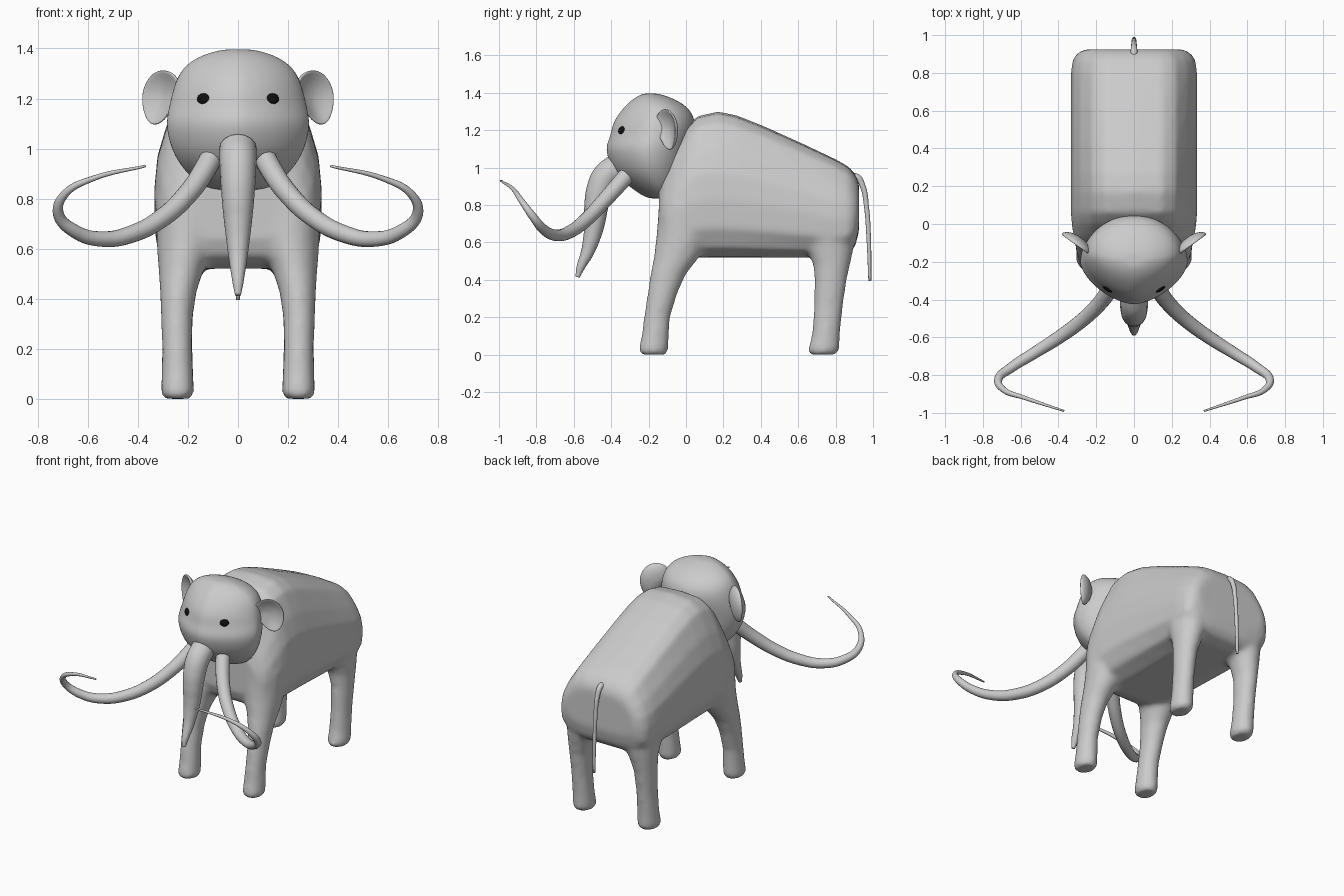
import bpy, bmesh, math
from mathutils import Vector

if "Cube" in bpy.data.objects:
    bpy.data.objects.remove(bpy.data.objects["Cube"])


def material(name, value):
    m = bpy.data.materials.new(name)
    m.use_nodes = True
    colour = (value, value, value, 1)
    m.diffuse_color = colour
    m.node_tree.nodes["Principled BSDF"].inputs["Base Color"].default_value = colour
    return m


GREY = material("light grey", 0.6)
BLACK = material("black", 0.005)


def add_object(name, bm, mat=GREY):
    bmesh.ops.recalc_face_normals(bm, faces=bm.faces)
    for f in bm.faces:
        f.smooth = True
    mesh = bpy.data.meshes.new(name)
    bm.to_mesh(mesh)
    bm.free()
    mesh.materials.append(mat)
    ob = bpy.data.objects.new(name, mesh)
    bpy.context.scene.collection.objects.link(ob)
    return ob


def loft(bm, rings):
    """Skin closed rings of equal length and cap both ends."""
    rows = [[bm.verts.new(p) for p in ring] for ring in rings]
    n = len(rows[0])
    for a, b in zip(rows, rows[1:]):
        for i in range(n):
            j = (i + 1) % n
            bm.faces.new((a[i], a[j], b[j], b[i]))
    bm.faces.new(rows[0])
    bm.faces.new(rows[-1])


def bake(ob):
    """Replace the object's mesh by its modified result."""
    bpy.context.view_layer.update()
    old = ob.data
    ob.data = bpy.data.meshes.new_from_object(ob.evaluated_get(bpy.context.evaluated_depsgraph_get()))
    ob.modifiers.clear()
    bpy.data.meshes.remove(old)
    for p in ob.data.polygons:
        p.use_smooth = True


def oval(z, y0, y1, x0, x1, front=2.0, n=32):
    """Horizontal oval; a lower front power gives a more pointed front."""
    ring = []
    for i in range(n):
        c, s = math.cos(math.tau * i / n), math.sin(math.tau * i / n)
        e = 2 / front if s < 0 else 1
        x = math.copysign(abs(c) ** e, c)
        y = math.copysign(abs(s) ** e, s)
        ring.append(((x0 + x1) / 2 + x * (x1 - x0) / 2, (y0 + y1) / 2 + y * (y1 - y0) / 2, z))
    return ring


def tube(name, points):
    """Tapered tube through (x, y, z, radius) points."""
    cu = bpy.data.curves.new(name + "_path", "CURVE")
    cu.dimensions = "3D"
    cu.bevel_depth = 1
    cu.bevel_resolution = 6
    cu.resolution_u = 8
    cu.use_fill_caps = True
    sp = cu.splines.new("BEZIER")
    sp.bezier_points.add(len(points) - 1)
    for bp, (x, y, z, r) in zip(sp.bezier_points, points):
        bp.co, bp.radius = (x, y, z), r
        bp.handle_left_type = bp.handle_right_type = "AUTO"
    tmp = bpy.data.objects.new(name + "_path", cu)
    bpy.context.scene.collection.objects.link(tmp)
    bpy.context.view_layer.update()
    mesh = bpy.data.meshes.new_from_object(tmp.evaluated_get(bpy.context.evaluated_depsgraph_get()))
    bpy.data.objects.remove(tmp)
    bm = bmesh.new()
    bm.from_mesh(mesh)
    bmesh.ops.remove_doubles(bm, verts=bm.verts, dist=0.0002)
    return add_object(name, bm)


# Torso: one half section (width share, height share) swept along y
HALF = [(0, 1), (.45, .985), (.66, .92), (.85, .74), (.96, .58), (1, .4), (.98, .2), (.82, .06), (.5, 0), (0, 0)]
SECTION = HALF + [(-u, v) for u, v in HALF[-2:0:-1]]
TORSO = [(-.145, .64, .9, .24), (-.12, .57, .98, .29), (-.07, .54, 1.09, .315), (0, .52, 1.21, .33),
         (.06, .52, 1.275, .335), (.17, .52, 1.3, .335), (.27, .52, 1.28, .335), (.42, .52, 1.22, .335),
         (.62, .52, 1.13, .335), (.8, .52, 1.045, .335), (.87, .54, 1.005, .325), (.905, .58, .965, .3),
         (.925, .66, .92, .26)]
bm = bmesh.new()
loft(bm, [[(u * w, y, zb + v * (zt - zb)) for u, v in SECTION] for y, zb, zt, w in TORSO])

# Legs: ovals (z, front, back, inner, outer) rising into the torso
FRONT = [(0, -.24, -.105, .19, .295), (.02, -.255, -.095, .175, .308), (.1, -.238, -.092, .178, .305),
         (.2, -.225, -.085, .183, .303), (.33, -.205, -.045, .18, .308), (.43, -.19, 0, .165, .312),
         (.52, -.172, .07, .135, .318), (.62, -.16, .13, .09, .325), (.8, -.145, .15, .05, .33)]
HIND = [(0, .665, .8, .19, .295), (.02, .65, .82, .175, .308), (.1, .672, .823, .178, .305),
        (.25, .685, .838, .183, .303), (.4, .688, .86, .175, .308), (.48, .68, .877, .15, .312),
        (.55, .65, .893, .12, .318), (.65, .6, .908, .08, .325), (.8, .6, .915, .05, .325)]
for leg in (FRONT, HIND):
    for side in (1, -1):
        loft(bm, [oval(z, y0, y1, side * a, side * b) for z, y0, y1, a, b in leg])
body = add_object("body_and_legs", bm)
remesh = body.modifiers.new("Blend", "REMESH")
remesh.mode = "VOXEL"
remesh.voxel_size = 0.016
smooth = body.modifiers.new("Soften", "SMOOTH")
smooth.factor, smooth.iterations = 0.5, 8
bake(body)

# Head: stacked ovals (z, front, back, half width), pointed to the front
HEAD = [(.83, -.2, -.06, .1), (.86, -.25, -.03, .16), (.91, -.32, -.02, .215), (.97, -.385, 0, .255),
        (1.03, -.412, .01, .278), (1.09, -.43, .02, .288), (1.13, -.424, .03, .285), (1.17, -.405, .04, .276),
        (1.22, -.398, .05, .265), (1.27, -.375, .045, .25), (1.32, -.335, .015, .225), (1.36, -.295, -.045, .175),
        (1.385, -.255, -.11, .11), (1.398, -.22, -.16, .05)]
bm = bmesh.new()
loft(bm, [oval(z, y0, y1, -w, w, 1.6) for z, y0, y1, w in HEAD])
head = add_object("head", bm)
head.modifiers.new("Round", "SUBSURF").levels = 2
soft = head.modifiers.new("Soften", "SMOOTH")
soft.factor, soft.iterations = 0.5, 10
bake(head)

# Eyes: flattened beads set on the head surface
bpy.context.view_layer.update()
for side, label in ((1, "left"), (-1, "right")):
    hit, point, normal, _ = head.ray_cast(Vector((side * .14, -1, 1.2)), Vector((0, 1, 0)))
    bm = bmesh.new()
    bmesh.ops.create_uvsphere(bm, u_segments=20, v_segments=10, radius=1)
    bmesh.ops.scale(bm, vec=(.028, .022, .009), verts=bm.verts)
    eye = add_object(label + "_eye", bm, BLACK)
    eye.rotation_mode = "QUATERNION"
    eye.rotation_quaternion = normal.to_track_quat("Z", "Y")
    eye.location = point

# Ears: cupped leaf outlines, skinned from the hollow front to the round back
EAR = [(.225, 1.23), (.24, 1.285), (.27, 1.31), (.31, 1.318), (.35, 1.295), (.378, 1.245),
       (.385, 1.19), (.372, 1.125), (.345, 1.088), (.305, 1.1), (.275, 1.14), (.245, 1.185)]
EAR_RINGS = [(.1, .022), (.5, .015), (.85, -.002), (.97, -.008), (1, 0), (.95, .014), (.6, .036), (.1, .042)]
for side, label in ((1, "left"), (-1, "right")):
    rings = []
    for size, depth in EAR_RINGS:
        ring = []
        for x, z in EAR:
            x, z = .31 + (x - .31) * size, 1.21 + (z - 1.21) * size
            y = -.16 + (x - .23) * .72
            ring.append((side * (x - depth * .58), y + depth * .8, z))
        rings.append(ring)
    bm = bmesh.new()
    loft(bm, rings)
    ear = add_object(label + "_ear", bm)
    ear.modifiers.new("Round", "SUBSURF").levels = 2
    bake(ear)

# Trunk
TRUNK = [(-.37, 1.0, .075), (-.43, .95, .074), (-.465, .87, .07), (-.48, .79, .064), (-.488, .71, .056),
         (-.505, .62, .045), (-.53, .54, .034), (-.562, .47, .023), (-.58, .415, .012)]
tube("trunk", [(0, y, z, r) for y, z, r in TRUNK])

# Tusks: sweep out, forward, then curl back inward
TUSK = [(.09, -.28, 1.0, .045), (.13, -.35, .92, .044), (.2, -.44, .82, .041), (.3, -.53, .725, .038),
        (.42, -.615, .66, .035), (.54, -.69, .638, .031), (.65, -.76, .668, .027), (.718, -.82, .74, .022),
        (.69, -.878, .82, .016), (.58, -.92, .88, .011), (.37, -.99, .93, .005)]
for side, label in ((1, "left"), (-1, "right")):
    tube(label + "_tusk", [(side * x, y, z, r) for x, y, z, r in TUSK])

# Tail
TAIL = [(.87, .95, .02), (.915, .948, .018), (.945, .9, .015), (.965, .79, .013), (.977, .62, .012), (.983, .395, .008)]
tube("tail", [(0, y, z, r) for y, z, r in TAIL])
